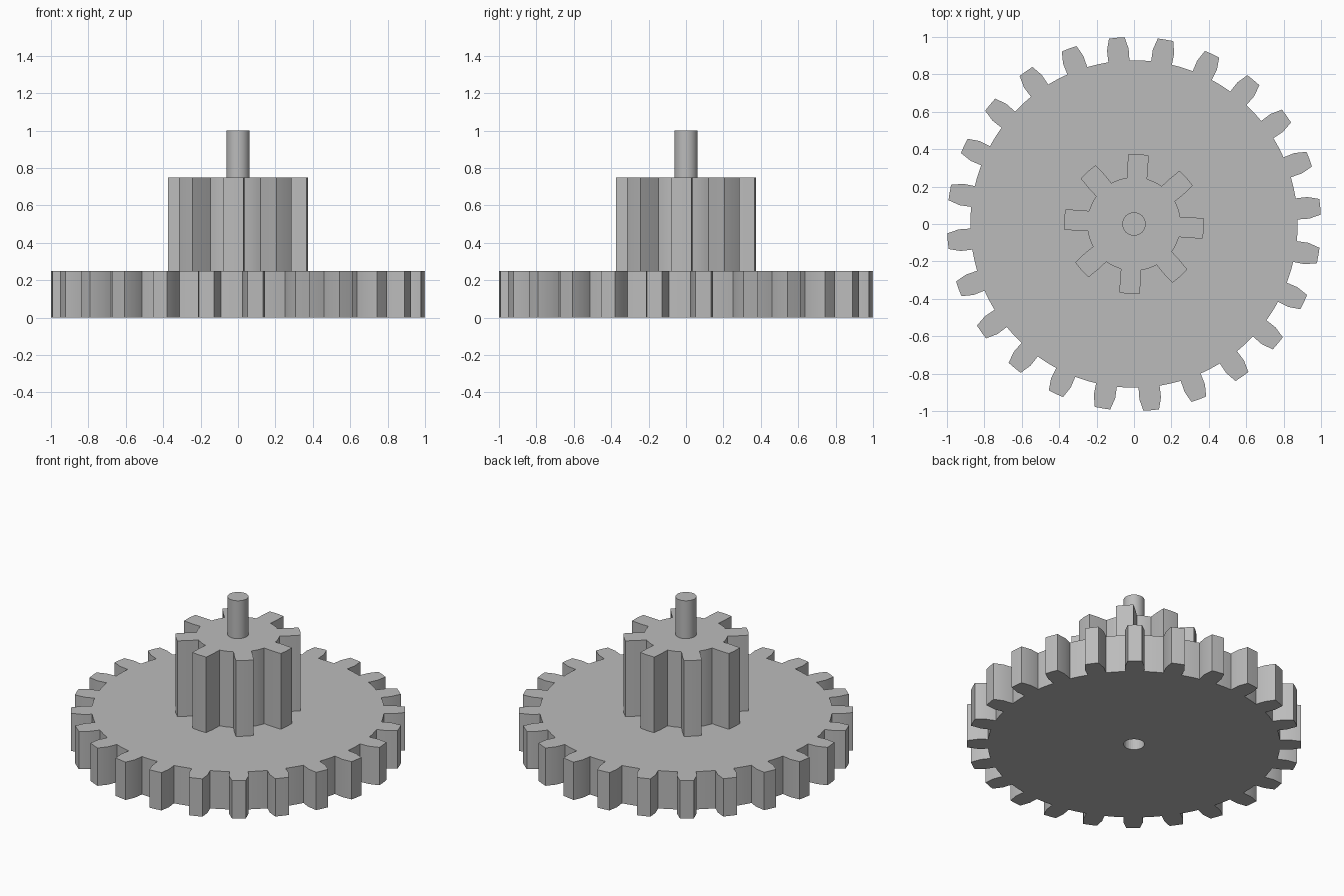
import bpy
import bmesh
from math import cos, sin, radians, pi

cube = bpy.data.objects.get("Cube")
if cube:
    bpy.data.objects.remove(cube, do_unlink=True)

grey = bpy.data.materials.new("grey plastic")
grey.use_nodes = True
colour = (0.5, 0.5, 0.5, 1)
grey.diffuse_color = colour
grey.node_tree.nodes["Principled BSDF"].inputs["Base Color"].default_value = colour

SHAFT_RADIUS = 0.0625
DEPTH = 0.0625  # tooth height above and below the pitch circle


def gear_profile(teeth, pitch_radius, first, root_half, pitch_half, tip_half):
    """Outline of a spur gear; half widths of a tooth are in degrees."""
    step = 360 / teeth
    gap = step - 2 * root_half
    tooth = [(-root_half, -DEPTH), (-pitch_half, 0), (-tip_half, DEPTH),
             (0, DEPTH), (tip_half, DEPTH), (pitch_half, 0), (root_half, -DEPTH)]
    tooth += [(root_half + gap * k / 4, -DEPTH) for k in (1, 2, 3)]
    points = []
    for i in range(teeth):
        for angle, height in tooth:
            a = radians(first + i * step + angle)
            r = pitch_radius + height
            points.append((r * cos(a), r * sin(a)))
    return points


def circle(radius, count=32):
    return [(radius * cos(2 * pi * i / count), radius * sin(2 * pi * i / count))
            for i in range(count)]


def extrude(name, profile, bottom, top, base=True):
    """Prism between two heights, with an optional bottom face."""
    bm = bmesh.new()
    low = [bm.verts.new((x, y, bottom)) for x, y in profile]
    high = [bm.verts.new((x, y, top)) for x, y in profile]
    bm.faces.new(high)
    if base:
        bm.faces.new(low[::-1])
    for i in range(len(profile)):
        j = (i + 1) % len(profile)
        bm.faces.new((low[i], low[j], high[j], high[i]))
    mesh = bpy.data.meshes.new(name)
    bm.to_mesh(mesh)
    bm.free()
    mesh.materials.append(grey)
    obj = bpy.data.objects.new(name, mesh)
    bpy.context.collection.objects.link(obj)
    return obj


# Wide gear, pinion and shaft stacked on one axis
large_gear = extrude("large_gear", gear_profile(24, 0.9375, 5.3, 3.7, 3.55, 2.4), 0, 0.25)
pinion = extrude("pinion", gear_profile(8, 0.3125, -3.7, 12.5, 10.3, 8.2), 0.25, 0.75, base=False)
shaft = extrude("shaft", circle(SHAFT_RADIUS), 0.75, 1, base=False)

# Shaft socket in the underside
cutter = extrude("socket_cutter", circle(SHAFT_RADIUS), -0.1, 0.24)
cutter.hide_render = True
cutter.hide_set(True)
socket = large_gear.modifiers.new("socket", 'BOOLEAN')
socket.operation = 'DIFFERENCE'
socket.solver = 'EXACT'
socket.object = cutter

# Smooth the curved walls, keep the edges crisp
bpy.ops.object.select_all(action='DESELECT')
for obj in (large_gear, pinion, shaft):
    obj.select_set(True)
bpy.context.view_layer.objects.active = large_gear
bpy.ops.object.shade_smooth_by_angle(angle=radians(20))
